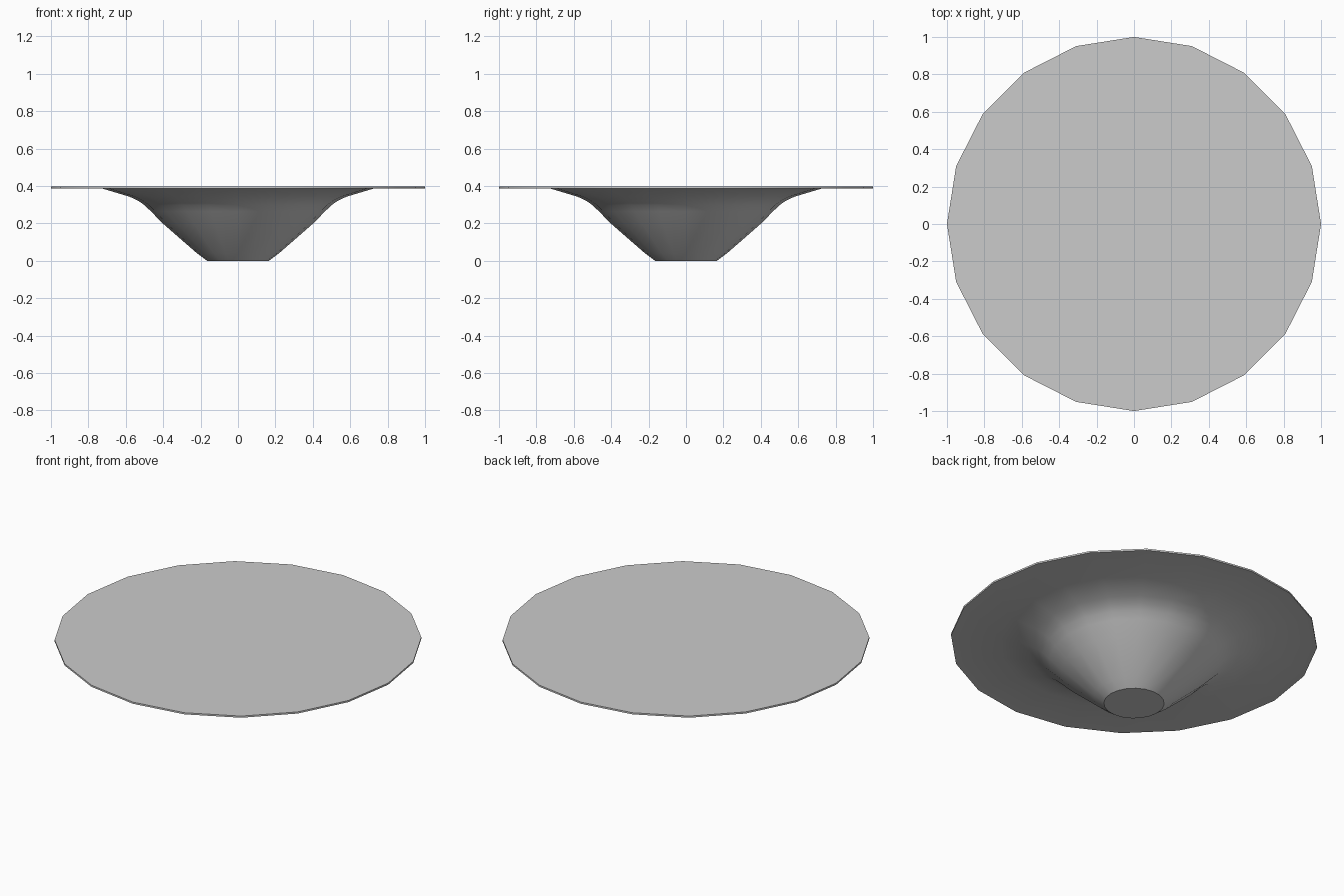
import bpy, bmesh
from math import cos, sin, pi

if "Cube" in bpy.data.objects:
    bpy.data.objects.remove(bpy.data.objects["Cube"])

SIDES = 20


def lathe(name, profile):
    """Revolve an (radius, z) profile around z and cap both ends."""
    bm = bmesh.new()
    rings = [[bm.verts.new((r * cos(2 * pi * i / SIDES), r * sin(2 * pi * i / SIDES), z))
              for i in range(SIDES)] for r, z in profile]
    for low, high in zip(rings, rings[1:]):
        for i in range(SIDES):
            j = (i + 1) % SIDES
            bm.faces.new((low[i], low[j], high[j], high[i]))
    bm.faces.new(rings[0][::-1])
    bm.faces.new(rings[-1])
    bmesh.ops.recalc_face_normals(bm, faces=bm.faces)
    mesh = bpy.data.meshes.new(name)
    bm.to_mesh(mesh)
    bm.free()
    obj = bpy.data.objects.new(name, mesh)
    bpy.context.collection.objects.link(obj)
    bpy.ops.object.select_all(action='DESELECT')
    obj.select_set(True)
    bpy.context.view_layer.objects.active = obj
    bpy.ops.object.shade_smooth_by_angle(angle=pi / 6)
    return obj


# Flared pedestal running into a thin, flat, solid disc top
lathe("flared_disc_table", [
    (0.165, 0.0), (0.22, 0.041), (0.40, 0.198), (0.465, 0.264),
    (0.50, 0.298), (0.535, 0.322), (0.58, 0.343), (0.73, 0.388),
    (1.0, 0.388), (1.0, 0.398),
])
